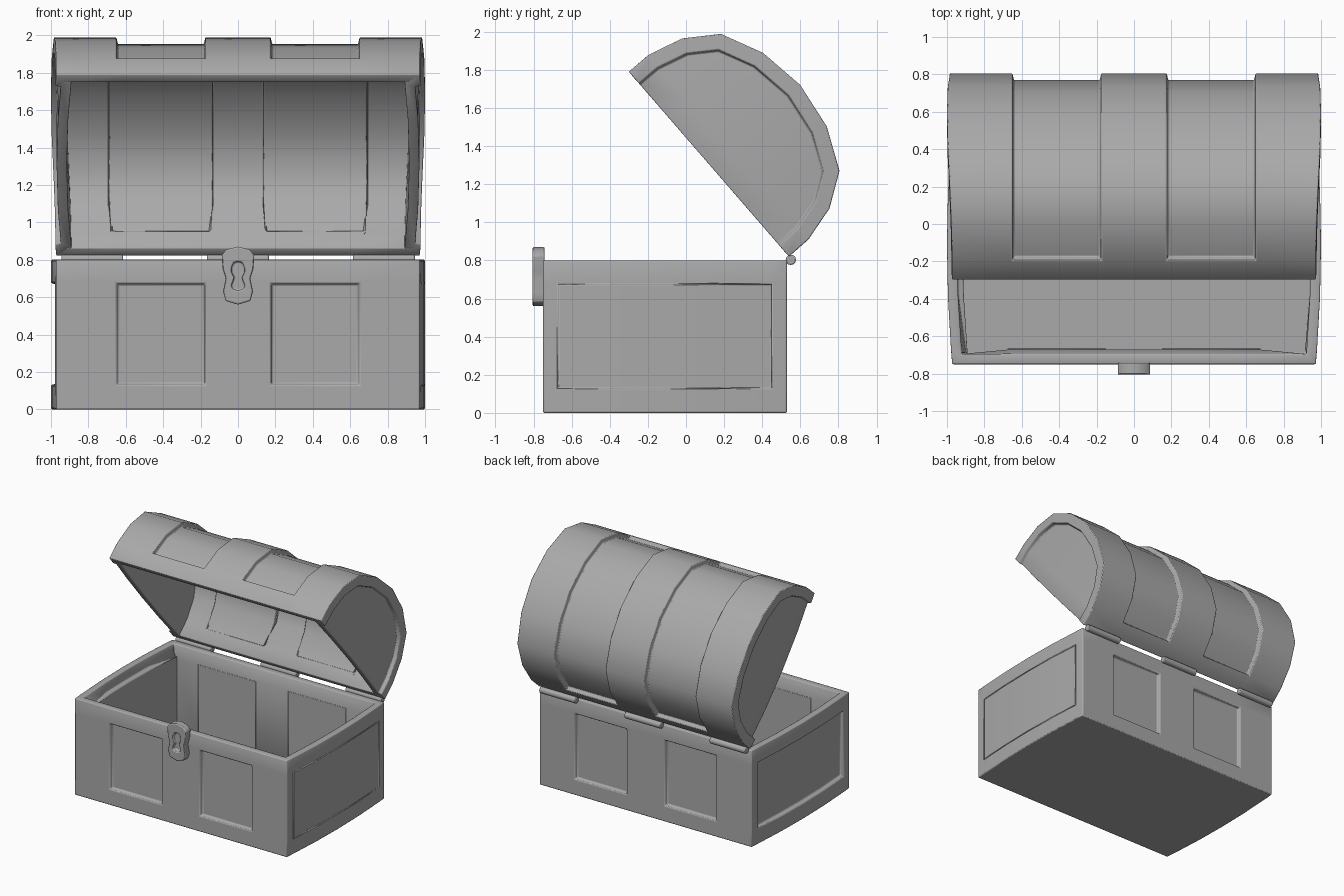
import bpy, bmesh, math
from mathutils import Vector

if "Cube" in bpy.data.objects:
    bpy.data.objects.remove(bpy.data.objects["Cube"])

metal = bpy.data.materials.new("plain grey")
metal.diffuse_color = (0.4, 0.4, 0.4, 1)
metal.use_nodes = True
metal.node_tree.nodes["Principled BSDF"].inputs["Base Color"].default_value = metal.diffuse_color

BAND_X = (0.65, 0.175, -0.175, -0.65)   # edges of the raised bands


def finish(bm, name, shell=0.0, bevel=0.012):
    """Turn a bmesh into a smooth, bevelled object."""
    me = bpy.data.meshes.new(name)
    bm.to_mesh(me)
    bm.free()
    ob = bpy.data.objects.new(name, me)
    bpy.context.collection.objects.link(ob)
    me.materials.append(metal)
    if shell:
        m = ob.modifiers.new("wall", 'SOLIDIFY')
        m.thickness, m.offset, m.use_even_offset = shell, -1, True
    m = ob.modifiers.new("soft edges", 'BEVEL')
    m.width, m.segments = bevel, 2
    m.limit_method, m.angle_limit = 'ANGLE', math.radians(40)
    bpy.ops.object.select_all(action='DESELECT')
    ob.select_set(True)
    bpy.context.view_layer.objects.active = ob
    bpy.ops.object.shade_smooth_by_angle(angle=math.radians(40))
    return ob


def recess(bm, faces, depth, margin=0.0):
    """Sink a panel, optionally leaving a frame around it."""
    if margin:
        bmesh.ops.inset_region(bm, faces=faces, thickness=margin, use_even_offset=True)
    bmesh.ops.inset_region(bm, faces=faces, thickness=0.008, depth=-depth, use_even_offset=True)


def bulge(t):
    """Half width of the chest; t runs from -1 to 1 front to back."""
    return 0.972 + 0.028 * (1 - t * t)


# --- chest base: wall ring with sunken panels, floor, open top
bm = bmesh.new()
MID, HALF = -0.11, 0.64
side_y = (-0.67, -0.39, -0.11, 0.17, 0.45)
side = [(bulge((y - MID) / HALF), y) for y in side_y]
ring = [(bulge(1), MID - HALF)] + side + [(bulge(1), MID + HALF)]
ring += [(x, MID + HALF) for x in BAND_X]
ring += [(-x, 2 * MID - y) for x, y in ring]
levels = [[bm.verts.new((x, y, z)) for x, y in ring] for z in (0, 0.13, 0.675, 0.8)]
n = len(ring)
walls = [[bm.faces.new((lo[i], lo[(i + 1) % n], hi[(i + 1) % n], hi[i])) for i in range(n)]
         for lo, hi in zip(levels, levels[1:])]
bm.faces.new(levels[0][::-1])
mid = walls[1]
half = n // 2
for s in (0, half):
    recess(bm, mid[s + 1:s + 5], 0.03)              # side panel
    recess(bm, [mid[s + 7]], 0.028)                 # front / back panels
    recess(bm, [mid[s + 9]], 0.028)
finish(bm, "chest_base", shell=0.055)

# --- lid: barrel strips plus curved end caps, tilted open about the hinge
bm = bmesh.new()
LEN = 0.6415
arc = [(LEN, 0), (0.64, 0.138), (0.59, 0.326), (0.475, 0.495), (0.255, 0.597), (0, 0.634)]
arc = [(-t, h) for t, h in arc] + arc[-2::-1]
along, out = Vector((0, 0.655, -0.756)), Vector((0, 0.756, 0.655))
centre = Vector((0, 0.12, 1.305))


def lid_vert(x, t, h):
    return bm.verts.new(centre + along * t + out * h + Vector((x, 0, 0)))


rows = []
for t, h in arc:
    w = bulge(t / LEN)
    rows.append([lid_vert(x, t, h) for x in (w,) + BAND_X + (-w,)])
strips = [[bm.faces.new((a[i], a[i + 1], b[i + 1], b[i])) for i in range(5)]
          for a, b in zip(rows, rows[1:])]
caps = []
for col, s in ((0, 1), (5, -1)):
    grid = []
    for k in range(4):
        t0, h = arc[k]
        inner = [lid_vert(s * bulge(u * t0 / LEN), u * t0, h) for u in (0.5, 0, -0.5)]
        grid.append([rows[k][col]] + inner + [rows[10 - k][col]])
    grid.append([rows[k][col] for k in (3, 4, 5, 6, 7)])
    cap = []
    for a, b in zip(grid, grid[1:]):
        for i in range(4):
            vs = list(dict.fromkeys((a[i], a[i + 1], b[i + 1], b[i])))
            cap.append(bm.faces.new(vs))
    caps.append(cap)
bmesh.ops.recalc_face_normals(bm, faces=bm.faces[:])
for i in (1, 3):
    recess(bm, [strip[i] for strip in strips[1:-1]], 0.035)
for cap in caps:
    recess(bm, cap, 0.03, margin=0.08)
finish(bm, "lid", shell=0.055)

# --- hinge barrels along the back rim
for name, x in (("hinge_left", -0.78), ("hinge_middle", 0), ("hinge_right", 0.78)):
    bpy.ops.mesh.primitive_cylinder_add(vertices=12, radius=0.027, depth=0.33,
                                        location=(x, 0.55, 0.803),
                                        rotation=(0, math.pi / 2, 0))
    ob = bpy.context.object
    ob.name = name
    ob.data.materials.append(metal)
    m = ob.modifiers.new("soft edges", 'BEVEL')
    m.width, m.segments, m.limit_method, m.angle_limit = 0.006, 2, 'ANGLE', math.radians(40)
    bpy.ops.object.shade_smooth_by_angle(angle=math.radians(40))

# --- lock plate with sunken keyhole
bm = bmesh.new()
plate = [(0, 0.87), (0.06, 0.855), (0.087, 0.825), (0.082, 0.75), (0.066, 0.7),
         (0.08, 0.63), (0.066, 0.58), (0, 0.56)]
hole = [(0, 0.79), (0.022, 0.785), (0.034, 0.76), (0.032, 0.73), (0.018, 0.705),
        (0.034, 0.665), (0.03, 0.645), (0, 0.635)]


def loop(half_outline, y):
    pts = half_outline + [(-x, z) for x, z in half_outline[-2:0:-1]]
    return [bm.verts.new((x, y, z)) for x, z in pts]


loops = [loop(plate, -0.742), loop(plate, -0.805), loop(hole, -0.805), loop(hole, -0.775)]
for a, b in zip(loops, loops[1:]):
    for i in range(len(a)):
        j = (i + 1) % len(a)
        bm.faces.new((a[i], a[j], b[j], b[i]))
bm.faces.new(loops[0])
bm.faces.new(loops[-1])
bmesh.ops.recalc_face_normals(bm, faces=bm.faces[:])
finish(bm, "lock_plate", bevel=0.007)
